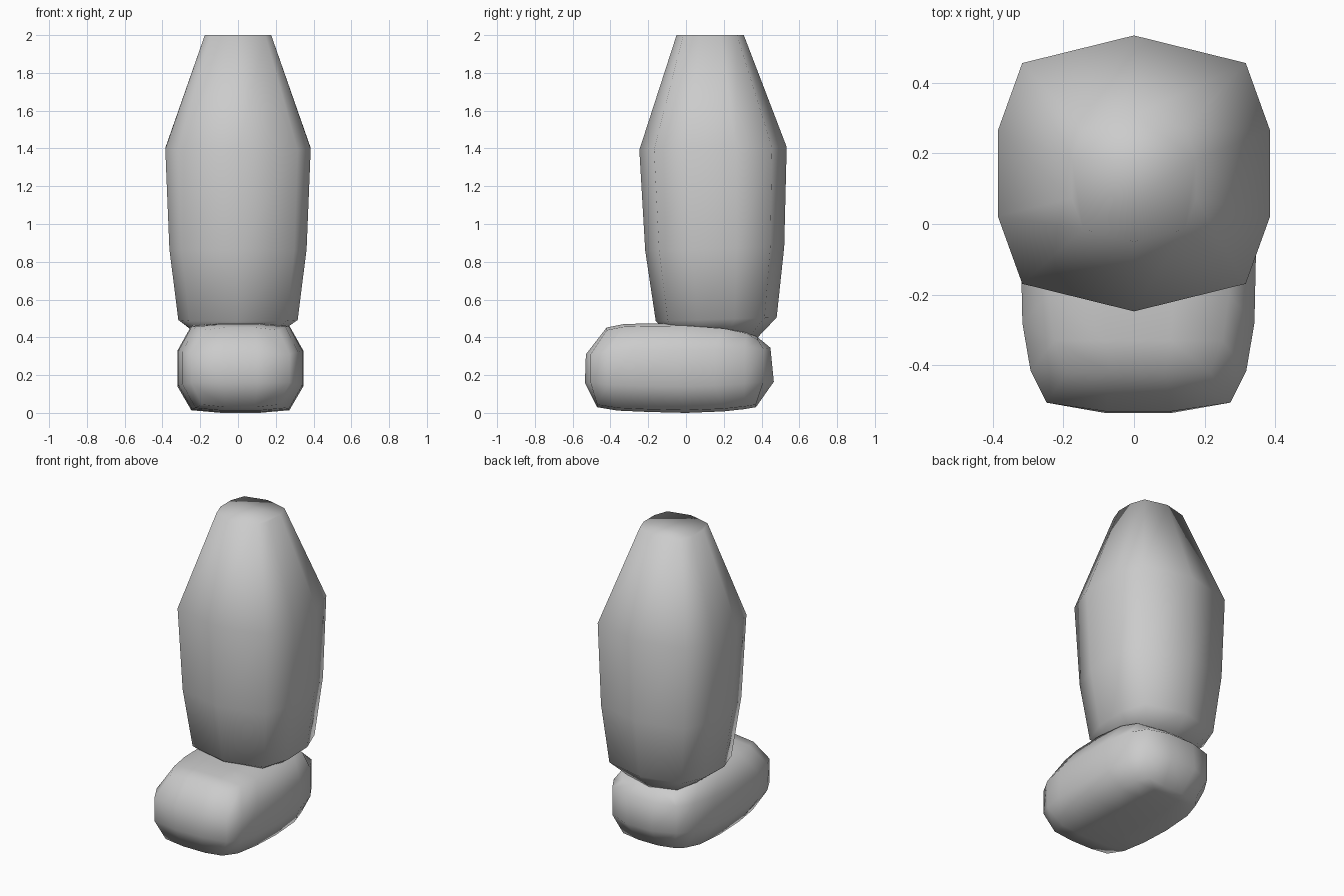
import bpy, bmesh

if "Cube" in bpy.data.objects:
    bpy.data.objects.remove(bpy.data.objects["Cube"])


def loft(name, rings, start_cap, end_cap):
    """Bridge equal-length rings; the caps are callbacks that close each end."""
    bm = bmesh.new()
    loops = [[bm.verts.new(p) for p in ring] for ring in rings]
    n = len(loops[0])
    for a, b in zip(loops, loops[1:]):
        for i in range(n):
            j = (i + 1) % n
            bm.faces.new((a[i], a[j], b[j], b[i]))
    start_cap(bm, loops[0])
    end_cap(bm, loops[-1])
    bmesh.ops.recalc_face_normals(bm, faces=bm.faces[:])
    for f in bm.faces:
        f.smooth = True
    mesh = bpy.data.meshes.new(name)
    bm.to_mesh(mesh)
    bm.free()
    obj = bpy.data.objects.new(name, mesh)
    bpy.context.collection.objects.link(obj)
    return obj


# Shin: squarish ten-sided rings
half = [(0, -1), (.81, -.8), (.987, -.31), (.987, .31), (.81, .8), (0, 1)]
decagon = half + [(-x, y) for x, y in half[-2:0:-1]]


def shin_ring(z, cy, r, sx, tilt):
    return [(x * r * sx, cy + y * r, z + tilt * y) for x, y in decagon]


def flat_cap(bm, loop):
    bm.faces.new(loop)


loft("shin", [
    shin_ring(.41, .15, .23, .9, -.01),
    shin_ring(.495, .16, .32, 1, .01),
    shin_ring(.87, .152, .368, 1, .01),
    shin_ring(1.4, .143, .39, 1, .008),
    shin_ring(2.0, .128, .178, 1, 0),
], flat_cap, flat_cap)


# Foot: rounded block made of twelve-point rings, ends closed with 3x3 patches
CX = .0125


def foot_ring(w, ys, z1, z2, yt, zt, yb, zb):
    a, c = w * .3, w * .78
    right = [(a, yb, zb), (c, yb, zb + .014), (w, ys, z1),
             (w, ys, z2), (c, yt, zt - .014), (a, yt, zt)]
    return [(CX + s * x, y, z) for s, pts in ((1, right), (-1, right[::-1]))
            for x, y, z in pts]


def patch_cap(w, z1, y1, z2, y2):
    def build(bm, v):
        q = [bm.verts.new((CX + x, y, z)) for x, y, z in
             ((w, y1, z1), (w, y2, z2), (-w, y2, z2), (-w, y1, z1))]
        for f in ((v[0], v[1], v[2], q[0]), (v[2], v[3], q[1], q[0]),
                  (v[3], v[4], v[5], q[1]), (v[5], v[6], q[2], q[1]),
                  (v[6], v[7], v[8], q[2]), (v[8], v[9], q[3], q[2]),
                  (v[9], v[10], v[11], q[3]), (v[11], v[0], q[0], q[3]), q):
            bm.faces.new(f)
    return build


loft("foot", [
    foot_ring(.26, -.505, .16, .31, -.42, .452, -.47, .03),
    foot_ring(.305, -.415, .15, .325, -.33, .470, -.36, .012),
    foot_ring(.328, -.28, .145, .33, -.20, .474, -.20, .005),
    foot_ring(.333, -.05, .14, .33, 0, .475, 0, 0),
    foot_ring(.325, .15, .145, .335, .20, .46, .20, .008),
    foot_ring(.29, .31, .155, .34, .32, .435, .31, .02),
    foot_ring(.23, .41, .165, .34, .38, .40, .37, .03),
], patch_cap(.09, .16, -.535, .31, -.53), patch_cap(.09, .165, .465, .345, .447))
